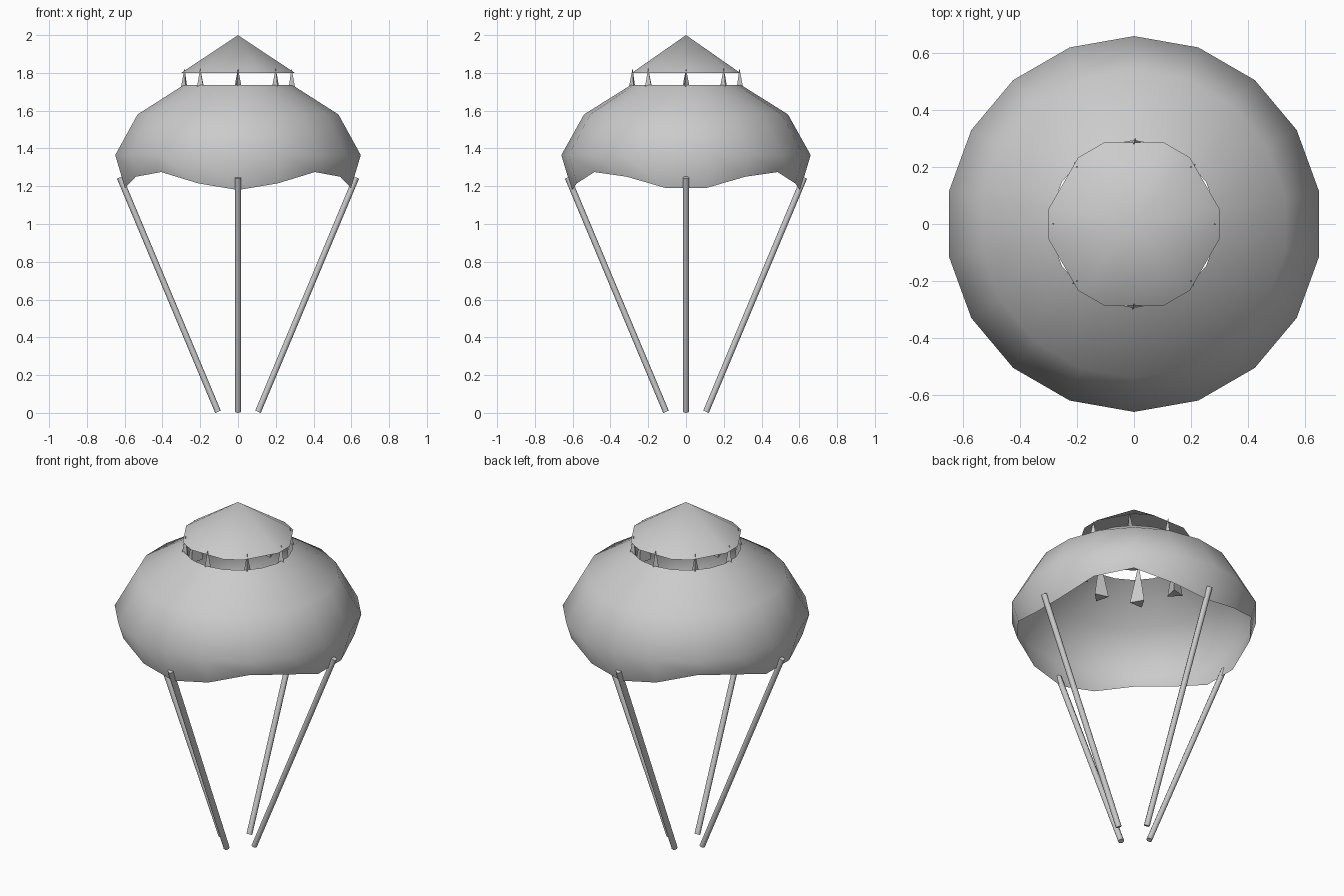
import bpy, bmesh
from math import radians, cos, sin
from mathutils import Vector

if "Cube" in bpy.data.objects:
    bpy.data.objects.remove(bpy.data.objects["Cube"])


def polar(r, deg, z):
    return Vector((r * cos(radians(deg)), r * sin(radians(deg)), z))


def finish(bm, name, smooth=None):
    bmesh.ops.recalc_face_normals(bm, faces=bm.faces[:])
    me = bpy.data.meshes.new(name)
    bm.to_mesh(me)
    bm.free()
    ob = bpy.data.objects.new(name, me)
    bpy.context.collection.objects.link(ob)
    if smooth:
        bpy.ops.object.select_all(action='DESELECT')
        ob.select_set(True)
        bpy.context.view_layer.objects.active = ob
        bpy.ops.object.shade_smooth_by_angle(angle=radians(smooth))
    return ob


def bridge(bm, a, b):
    n = len(a)
    for i in range(n):
        bm.faces.new((a[i], a[(i + 1) % n], b[(i + 1) % n], b[i]))


# Canopy: open 18-sided sheet with a top vent and scalloped hem
RIM = {10: 1.19, 30: 1.25, 50: 1.275, 70: 1.215, 90: 1.18}
angles = [10 + 20 * i for i in range(18)]
bm = bmesh.new()
rings = [[bm.verts.new(polar(r, a, z)) for a in angles]
         for r, z in ((0.293, 1.735), (0.54, 1.58), (0.66, 1.365))]
hem = []
for a in angles:
    fold = a % 180
    z = RIM[min(fold, 180 - fold)]
    hem.append(bm.verts.new(polar(0.66 - 0.3 * (1.365 - z), a, z)))
rings.append(hem)
for upper, lower in zip(rings, rings[1:]):
    bridge(bm, upper, lower)
finish(bm, "canopy", 60)

# Cap: shallow cone over the vent with flat underside
bm = bmesh.new()
base = [bm.verts.new(polar(0.305, a, 1.8)) for a in angles if a % 60 != 30]
tip = bm.verts.new((0, 0, 2))
for i, v in enumerate(base):
    bm.faces.new((v, base[(i + 1) % len(base)], tip))
bm.faces.new(base[::-1])
finish(bm, "vent_cap", 50)

# Cap supports: three-sided spikes around the vent
for k in range(8):
    a = 45 * k
    bm = bmesh.new()
    c = polar(0.283, a, 0)
    foot = [bm.verts.new(c + polar(0.047, a - 15 + 120 * j, 1.585)) for j in range(3)]
    tip = bm.verts.new(c + Vector((0, 0, 1.825)))
    for j in range(3):
        bm.faces.new((foot[j], foot[(j + 1) % 3], tip))
    bm.faces.new(foot[::-1])
    finish(bm, f"cap_support_{k + 1}")

# Suspension poles: four slanted rods converging downward
for k in range(4):
    lo, hi = polar(0.106, 90 * k, 0.006), polar(0.626, 90 * k, 1.246)
    q = (hi - lo).to_track_quat('Z', 'Y')
    bm = bmesh.new()
    ends = [[bm.verts.new(p + q @ polar(0.016, 45 * j, 0)) for j in range(8)]
            for p in (lo, hi)]
    bridge(bm, *ends)
    bm.faces.new(ends[0][::-1])
    bm.faces.new(ends[1])
    finish(bm, f"pole_{k + 1}", 50)
